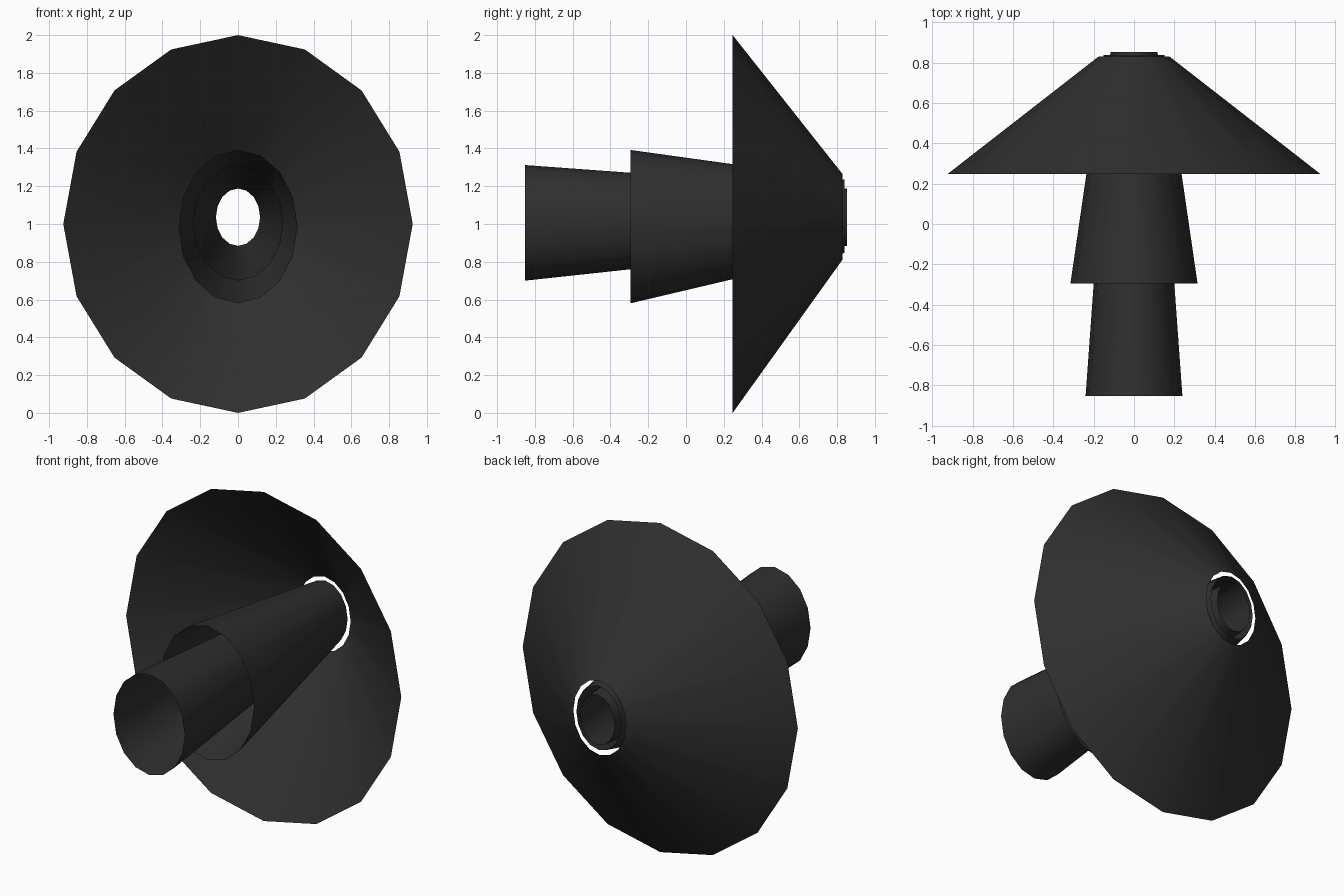
import bpy
import bmesh
import math

if "Cube" in bpy.data.objects:
    bpy.data.objects.remove(bpy.data.objects["Cube"])

SIDES = 16

black = bpy.data.materials.new("matte black")
black.diffuse_color = (0.029, 0.029, 0.029, 1.0)
black.use_nodes = True
black.node_tree.nodes["Principled BSDF"].inputs["Base Color"].default_value = black.diffuse_color


def tapered_tube(name, front, back):
    """Open thin shell between two elliptical rings (y, half width, low z, high z)."""
    bm = bmesh.new()
    rings = []
    for y, rx, low, high in (front, back):
        mid, rz = (low + high) / 2, (high - low) / 2
        angles = [2 * math.pi * i / SIDES for i in range(SIDES)]
        rings.append([bm.verts.new((rx * math.sin(a), y, mid + rz * math.cos(a)))
                      for a in angles])
    a, b = rings
    for i in range(SIDES):
        j = (i + 1) % SIDES
        face = bm.faces.new((a[i], b[i], b[j], a[j]))
        face.smooth = True
    bm.normal_update()
    # Make the outer side the front of each face
    for face in bm.faces:
        c = face.calc_center_median()
        if face.normal.x * c.x + face.normal.z * (c.z - 1.0) < 0:
            face.normal_flip()
    mesh = bpy.data.meshes.new(name)
    bm.to_mesh(mesh)
    bm.free()
    mesh.materials.append(black)
    obj = bpy.data.objects.new(name, mesh)
    bpy.context.collection.objects.link(obj)
    return obj


# Wide flared cone at the rear
tapered_tube("wide_cone", (0.247, 0.925, 0.0, 2.0), (0.829, 0.177, 0.812, 1.264))
# Middle sleeve, running through the cone
tapered_tube("middle_sleeve", (-0.295, 0.315, 0.58, 1.392), (0.838, 0.150, 0.847, 1.235))
# Long inner tube, running through the sleeve
tapered_tube("inner_tube", (-0.853, 0.240, 0.70, 1.312), (0.853, 0.117, 0.884, 1.188))
